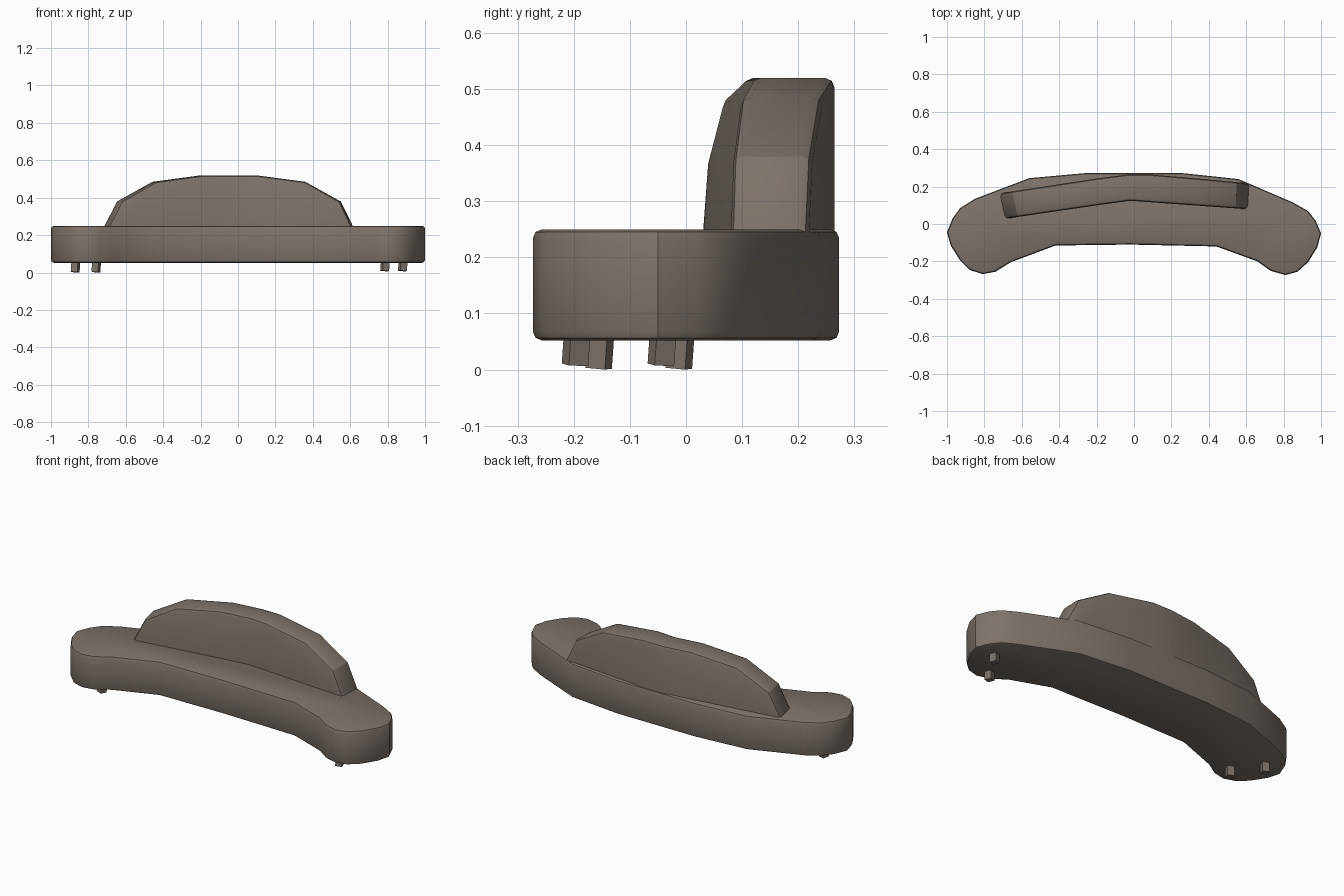
import bpy, bmesh, math
from mathutils import Matrix, Vector

if "Cube" in bpy.data.objects:
    bpy.data.objects.remove(bpy.data.objects["Cube"])

brown = bpy.data.materials.new("warm_grey_brown")
brown.diffuse_color = (0.205, 0.17, 0.145, 1)
brown.use_nodes = True
brown.node_tree.nodes["Principled BSDF"].inputs["Base Color"].default_value = brown.diffuse_color


def finish(name, bm, angle=35):
    """Turn a bmesh into a named, coloured object with sharp edges kept."""
    bmesh.ops.recalc_face_normals(bm, faces=bm.faces[:])
    mesh = bpy.data.meshes.new(name)
    bm.to_mesh(mesh)
    bm.free()
    mesh.materials.append(brown)
    ob = bpy.data.objects.new(name, mesh)
    bpy.context.collection.objects.link(ob)
    bpy.ops.object.select_all(action='DESELECT')
    ob.select_set(True)
    bpy.context.view_layer.objects.active = ob
    if angle:
        bpy.ops.object.shade_smooth_by_angle(angle=math.radians(angle))
    return ob


def interp(points, x):
    """Piecewise linear lookup."""
    for (x0, y0), (x1, y1) in zip(points, points[1:]):
        if x <= x1:
            break
    return y0 + (y1 - y0) * (x - x0) / (x1 - x0)


# Seat: bean-shaped slab with softened rims
outline = [(-1, -.045), (-.97, .03), (-.93, .085), (-.85, .135), (-.56, .245),
           (-.25, .273), (.25, .273), (.56, .24), (.85, .115), (.93, .07),
           (.97, .02), (1, -.05), (.98, -.125), (.93, -.205), (.875, -.255),
           (.81, -.273), (.73, -.25), (.66, -.2), (.44, -.12), (-.02, -.11),
           (-.42, -.115), (-.66, -.205), (-.74, -.255), (-.81, -.268),
           (-.88, -.245), (-.93, -.195), (-.98, -.115)]
bm = bmesh.new()
base = bm.faces.new([bm.verts.new((x, y, .052)) for x, y in outline])
ext = bmesh.ops.extrude_face_region(bm, geom=[base])
bmesh.ops.translate(bm, vec=(0, 0, .198),
                    verts=[v for v in ext["geom"] if isinstance(v, bmesh.types.BMVert)])
if base.is_valid is False or len(bm.faces) == len(outline) + 1:
    bmesh.ops.holes_fill(bm, edges=bm.edges[:], sides=0)
rims = [e for e in bm.edges if abs(e.verts[0].co.z - e.verts[1].co.z) < 1e-4]
bmesh.ops.bevel(bm, geom=rims, offset=.016, segments=2, profile=.5, affect='EDGES')
finish("seat", bm)

# Backrest: arched panel bent in plan, built in vertical strips
arch = [(-.725, .235), (-.65, .38), (-.46, .485), (-.2, .52), (-.03, .52),
        (.09, .52), (.36, .485), (.55, .38), (.622, .235)]
front_plan = [(-.70, .026), (-.03, .125), (.62, .078)]
back_plan = [(-.725, .163), (-.1, .258), (-.03, .265), (.12, .264), (.622, .217)]
bm = bmesh.new()
rows = []
for x, z in arch:
    t = (x + .725) / 1.347
    xf = x + .03 * (1 - t) - .008 * t
    row = []
    for px, plan in ((xf, front_plan), (x, back_plan)):
        y = interp(plan, px)
        row.append((bm.verts.new((px, y, z)), bm.verts.new((px, y, .215))))
    rows.append(row)
rim_pairs = []
for (f0, b0), (f1, b1) in zip(rows, rows[1:]):
    bm.faces.new((f0[1], f1[1], f1[0], f0[0]))
    bm.faces.new((b1[1], b0[1], b0[0], b1[0]))
    bm.faces.new((f0[0], f1[0], b1[0], b0[0]))
    bm.faces.new((f1[1], f0[1], b0[1], b1[1]))
    rim_pairs += [(f0[0], f1[0]), (b0[0], b1[0])]
for f, b in (rows[0], rows[-1]):
    bm.faces.new((f[0], b[0], b[1], f[1]))
    rim_pairs += [f, b]
rims = [bm.edges.get(p) for p in rim_pairs]
bmesh.ops.bevel(bm, geom=rims, offset=.018, segments=2, profile=.5,
                affect='EDGES', clamp_overlap=True)
finish("backrest", bm, 30)

# Feet: four small, slightly tilted square pegs
feet = [(-.868, -.01, -20, .001), (-.757, -.153, -20, .001),
        (.787, -.195, 20, .006), (.882, -.042, 20, .006)]
for i, (x, y, turn, low) in enumerate(feet):
    bm = bmesh.new()
    bmesh.ops.create_cube(bm, size=1)
    bmesh.ops.scale(bm, vec=(.037, .037, .08), verts=bm.verts)
    tilt = (Matrix.Rotation(math.radians(4), 4, 'Y')
            @ Matrix.Rotation(math.radians(-4), 4, 'X')
            @ Matrix.Rotation(math.radians(turn), 4, 'Z'))
    bmesh.ops.transform(bm, matrix=tilt, verts=bm.verts)
    drop = low - min(v.co.z for v in bm.verts)
    bmesh.ops.translate(bm, vec=Vector((x, y, drop)), verts=bm.verts)
    if low == .001:
        bmesh.ops.translate(bm, vec=(0, 0, -.001), verts=bm.verts)
    finish(f"foot_{i + 1}", bm, 0)
